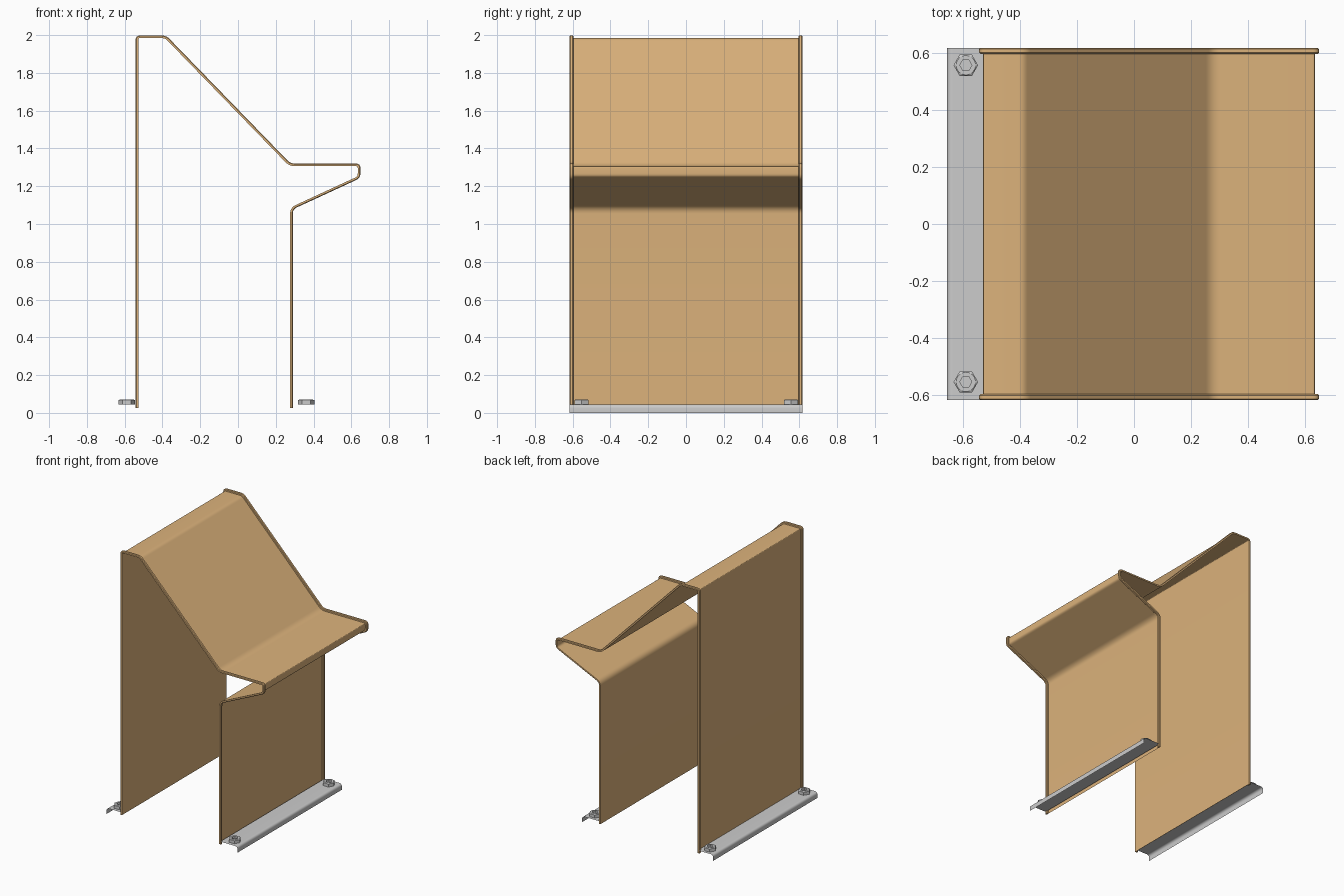
import bpy, bmesh, math
from mathutils import Vector

if "Cube" in bpy.data.objects:
    bpy.data.objects.remove(bpy.data.objects["Cube"])

wood = bpy.data.materials.new("tan_sheet")
wood.diffuse_color = (0.72, 0.45, 0.2, 1)
wood.use_nodes = True
wood.node_tree.nodes["Principled BSDF"].inputs["Base Color"].default_value = wood.diffuse_color


def make(name, verts, faces, mat=None, recalc=False, angle=40):
    me = bpy.data.meshes.new(name)
    me.from_pydata(verts, [], faces)
    if recalc:
        bm = bmesh.new()
        bm.from_mesh(me)
        bmesh.ops.recalc_face_normals(bm, faces=bm.faces)
        bm.to_mesh(me)
        bm.free()
    ob = bpy.data.objects.new(name, me)
    bpy.context.collection.objects.link(ob)
    if mat:
        me.materials.append(mat)
    bpy.ops.object.select_all(action='DESELECT')
    ob.select_set(True)
    bpy.context.view_layer.objects.active = ob
    bpy.ops.object.shade_smooth_by_angle(angle=math.radians(angle))
    return ob


def fillet(pts, t, n=6):
    """Round every inner corner of an open 2D path."""
    pts = [Vector(p) for p in pts]
    out = [pts[0]]
    for a, b, c in zip(pts, pts[1:], pts[2:]):
        p, q = b + (a - b).normalized() * t, b + (c - b).normalized() * t
        for i in range(n + 1):
            u = i / n
            out.append(p * (1 - u) ** 2 + b * 2 * u * (1 - u) + q * u * u)
    return out + [pts[-1]]


def offset(path, d):
    """Shift the path to its right-hand (inner) side by d."""
    out = []
    for i, p in enumerate(path):
        a = (p - path[i - 1]).normalized() if i else None
        b = (path[i + 1] - p).normalized() if i < len(path) - 1 else None
        a, b = a or b, b or a
        n = Vector((a.y + b.y, -a.x - b.x)).normalized()
        out.append(p + n * d / max(0.5, n.dot(Vector((a.y, -a.x)))))
    return out


def sheet(name, path, w, mat=None):
    """Single-skin sheet: a path in xz stretched along y."""
    verts = [(p.x, y, p.y) for p in path for y in (-w, w)]
    faces = [(2 * i, 2 * i + 2, 2 * i + 3, 2 * i + 1) for i in range(len(path) - 1)]
    return make(name, verts, faces, mat)


W, T = 0.616, 0.014
outline = fillet([(-0.542, 0.025), (-0.542, 1.998), (-0.38, 1.998), (0.278, 1.32),
                  (0.648, 1.32), (0.648, 1.243), (0.29, 1.078), (0.29, 0.025)], 0.024)

# folded body sheet, on the inner side of the trim
sheet("body_panel", offset(outline, T), W, wood)

# rounded trim strip along both side edges
section = [(0.596, T), (0.596, 0.004), (0.600, 0), (0.612, 0), (W, 0.004), (W, T)]
k = len(section)
lines = [offset(outline, d) for _, d in section]
for side, name in ((1, "back_edge_trim"), (-1, "front_edge_trim")):
    verts = [(lines[j][i].x, side * section[j][0], lines[j][i].y)
             for i in range(len(outline)) for j in range(k)]
    faces = [(i * k + j, i * k + (j + 1) % k, (i + 1) * k + (j + 1) % k, (i + 1) * k + j)
             for i in range(len(outline) - 1) for j in range(k)]
    last = (len(outline) - 1) * k
    faces += [tuple(range(k)), tuple(range(last, last + k))]
    make(name, verts, faces, wood, True)


def bolt(name, x, y):
    """Hex head with a round chamfer and a hex socket."""
    n = 24
    rings = [(0.043, True, 0.045), (0.043, True, 0.067), (0.034, False, 0.071),
             (0.021, True, 0.071), (0.021, True, 0.056)]
    verts = []
    for r, is_hex, z in rings:
        for i in range(n):
            a = 2 * math.pi * i / n
            f = 1.0
            if is_hex:
                f = math.cos(math.pi / 6) / math.cos(a % (math.pi / 3) - math.pi / 6)
            verts.append((x + r * f * math.cos(a), y + r * f * math.sin(a), z))
    faces = [(j * n + i, j * n + (i + 1) % n, (j + 1) * n + (i + 1) % n, (j + 1) * n + i)
             for j in range(len(rings) - 1) for i in range(n)]
    faces += [tuple(range(n))[::-1], tuple(range(n * (len(rings) - 1), n * len(rings)))]
    make(name, verts, faces, angle=15)


# base rails with a turned-down outer lip, and their bolts
for side, name, inner, outer in ((-1, "left", -0.528, -0.655), (1, "right", 0.284, 0.427)):
    path = fillet([(inner, 0.045), (outer, 0.045), (outer, 0)], 0.022)
    sheet(name + "_base_rail", path if side > 0 else path[::-1], W)
    for y, end in ((-0.553, "front"), (0.556, "back")):
        bolt(f"{name}_{end}_bolt", outer - side * 0.066, y)
